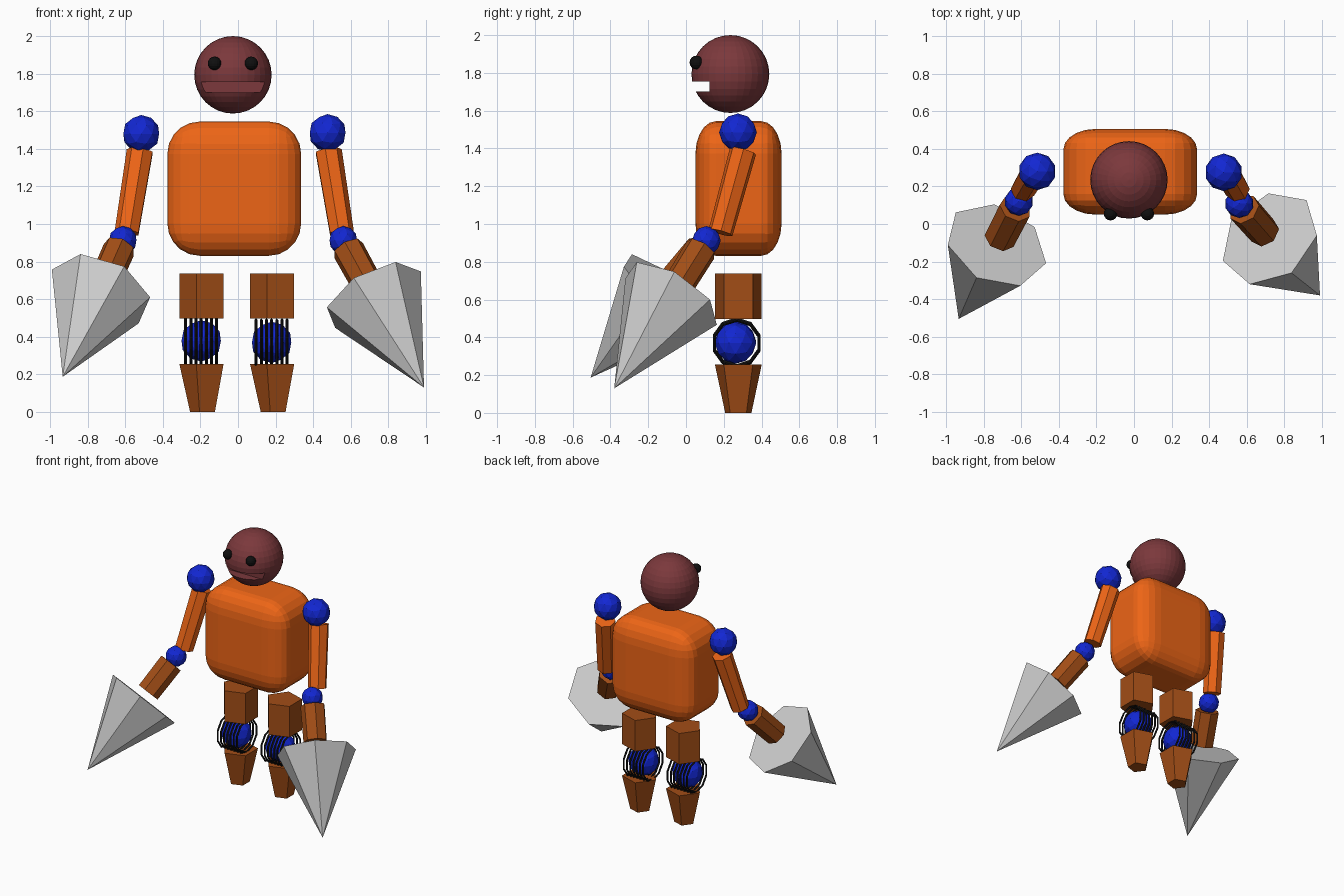
import bpy, bmesh, math
from mathutils import Vector, Matrix

if "Cube" in bpy.data.objects:
    bpy.data.objects.remove(bpy.data.objects["Cube"])


def material(name, rgb):
    m = bpy.data.materials.new(name)
    m.diffuse_color = (*rgb, 1)
    m.use_nodes = True
    m.node_tree.nodes["Principled BSDF"].inputs["Base Color"].default_value = m.diffuse_color
    return m


ORANGE = material("orange", (0.85, 0.13, 0.008))
BROWN = material("brown", (0.36, 0.075, 0.008))
BLUE = material("blue", (0.006, 0.02, 0.65))
MAROON = material("maroon", (0.20, 0.04, 0.045))
BLACK = material("black", (0.005, 0.005, 0.005))


def finish(name, mat=None):
    ob = bpy.context.object
    ob.name = name
    if mat:
        ob.data.materials.append(mat)
    return ob


def ball(name, loc, r, mat):
    bpy.ops.mesh.primitive_ico_sphere_add(subdivisions=2, radius=r, location=loc)
    return finish(name, mat)


def prism(name, a, b, r1, r2, sides, toward, mat=None):
    """Prism or cone from a to b, with its first corner pointing toward a direction."""
    a, b = Vector(a), Vector(b)
    w = (b - a).normalized()
    u = Vector(toward)
    u = (u - w * u.dot(w)).normalized()
    v = w.cross(u)
    bm = bmesh.new()

    def ring(c, r):
        out = []
        for i in range(sides):
            t = 2 * math.pi * i / sides
            out.append(bm.verts.new(c + r * (u * math.cos(t) + v * math.sin(t))))
        return out

    lower = ring(a, r1)
    bm.faces.new(lower[::-1])
    upper = ring(b, r2) if r2 else [bm.verts.new(b)]
    if r2:
        bm.faces.new(upper)
    for i in range(sides):
        j = (i + 1) % sides
        if r2:
            bm.faces.new((lower[i], lower[j], upper[j], upper[i]))
        else:
            bm.faces.new((lower[i], lower[j], upper[0]))
    me = bpy.data.meshes.new(name)
    bm.to_mesh(me)
    bm.free()
    ob = bpy.data.objects.new(name, me)
    bpy.context.collection.objects.link(ob)
    if mat:
        me.materials.append(mat)
    return ob


# Head with a mouth slot cut across the front
bpy.ops.mesh.primitive_uv_sphere_add(segments=32, ring_count=16, radius=0.206,
                                     location=(-0.027, 0.235, 1.794))
head = finish("head", MAROON)
bpy.ops.mesh.primitive_cube_add(size=1, location=(-0.027, 0.0, 1.728))
cutter = finish("mouth_cutter", MAROON)
cutter.scale = (0.6, 0.25, 0.055)
cutter.hide_render = True
cutter.hide_set(True)
cut = head.modifiers.new("mouth", 'BOOLEAN')
cut.operation = 'DIFFERENCE'
cut.solver = 'EXACT'
cut.object = cutter

# Eyes
for side, x in (("left", -0.125), ("right", 0.071)):
    bpy.ops.mesh.primitive_uv_sphere_add(segments=16, ring_count=8, radius=0.036,
                                         location=(x, 0.055, 1.855))
    finish(side + "_eye", BLACK)

# Torso: stretched cube with wide rounded edges
bpy.ops.mesh.primitive_cube_add(size=1, location=(-0.02, 0.278, 1.188))
torso = finish("torso", ORANGE)
torso.scale = (0.712, 0.456, 0.714)
bev = torso.modifiers.new("rounding", 'BEVEL')
bev.width = 0.24
bev.segments = 5

# Arms: shoulder, upper arm, elbow, forearm, spike hand
arms = (
    # side, sign, shoulder, elbow, spike tip, direction of one spike corner
    ("left", -1, (-0.515, 0.28, 1.48), (-0.613, 0.12, 0.913),
     (-0.933, -0.505, 0.187), (0.263, -0.07, -0.006)),
    ("right", 1, (0.477, 0.275, 1.485), (0.56, 0.108, 0.913),
     (0.99, -0.38, 0.13), (0.251, 0.025, 0.15)),
)
for side, s, shoulder, elbow, tip, corner in arms:
    ball(side + "_shoulder", shoulder, 0.1, BLUE)
    prism(side + "_upper_arm", (-0.02 + s * 0.5, 0.302, 1.387),
          (-0.02 + s * 0.57, 0.183, 0.955), 0.073, 0.067, 7, (s, 0, 0), ORANGE)
    ball(side + "_elbow", elbow, 0.076, BLUE)
    e, t = Vector(elbow), Vector(tip)
    d = (t - e).normalized()
    prism(side + "_forearm", e + d * 0.06, e + d * 0.32, 0.088, 0.085, 7, (s, 0, 0), BROWN)
    prism(side + "_spike", t - d * 0.635, t, 0.283, 0, 7, corner)

# Legs: five-sided thigh and shin, with a ball knee inside a row of rings
for side, x, kx, kz in (("left", -0.182, -0.196, 0.378), ("right", 0.194, 0.179, 0.37)):
    y = 0.277
    prism(side + "_thigh", (x, y, 0.498), (x, y, 0.737), 0.13, 0.13, 5, (-1, 0, 0), BROWN)
    prism(side + "_shin", (x, y, 0), (x, y, 0.255), 0.073, 0.13, 5, (-1, 0, 0), BROWN)
    ball(side + "_knee", (kx, 0.262, kz), 0.11, BLUE)
    for i in range(7):
        bpy.ops.mesh.primitive_torus_add(
            major_segments=10, minor_segments=4, major_radius=0.124, minor_radius=0.008,
            location=(kx + (i - 3) * 0.0275, 0.268, kz - 0.004),
            rotation=(0, math.pi / 2, 0))
        finish(f"{side}_knee_ring_{i + 1}", BLACK)
